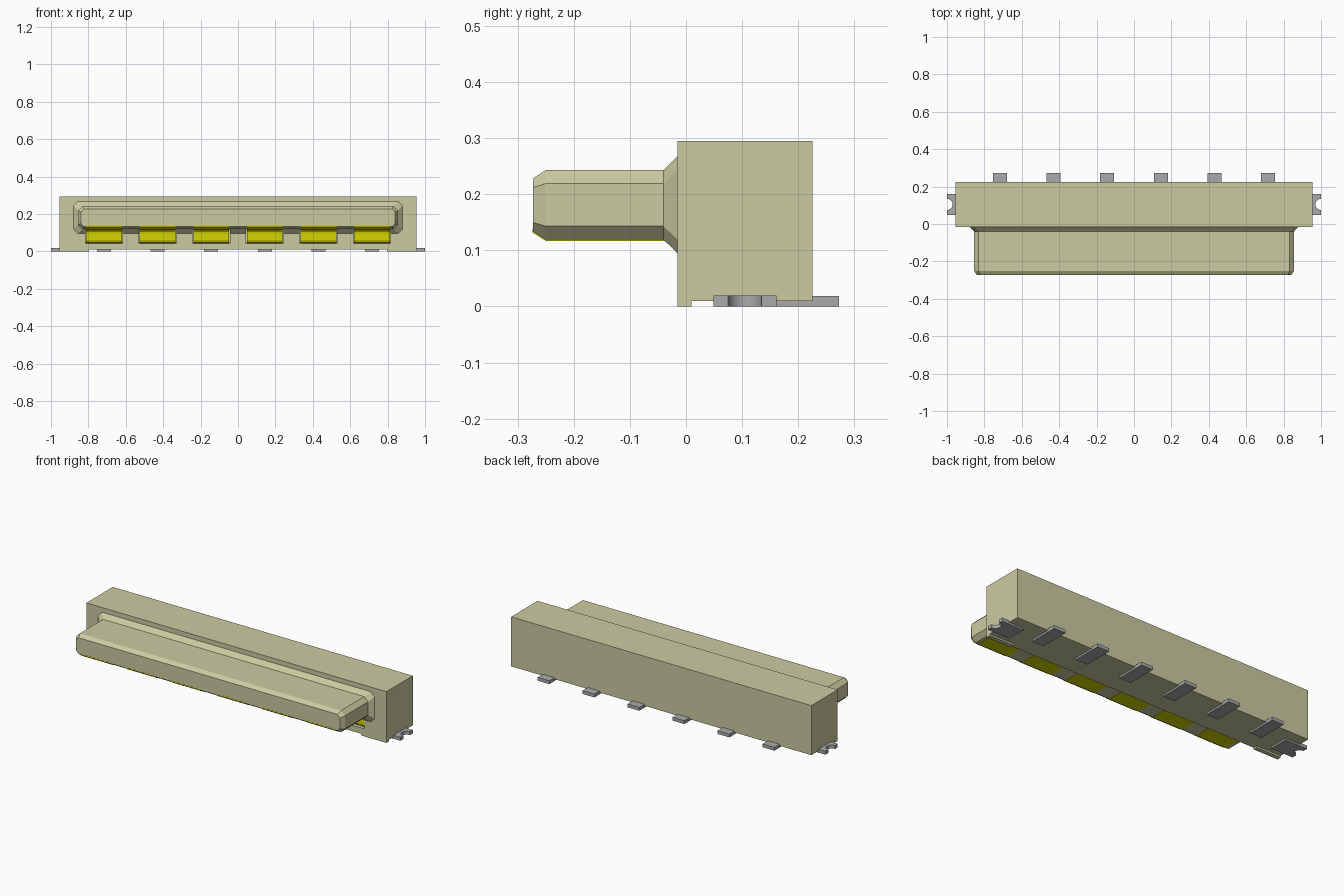
import bpy, bmesh, math

if "Cube" in bpy.data.objects:
    bpy.data.objects.remove(bpy.data.objects["Cube"], do_unlink=True)


def material(name, rgb):
    m = bpy.data.materials.new(name)
    m.use_nodes = True
    m.diffuse_color = (*rgb, 1)
    m.node_tree.nodes["Principled BSDF"].inputs["Base Color"].default_value = (*rgb, 1)
    return m


PLASTIC = material("beige plastic", (0.60, 0.60, 0.36))
GOLD = material("gold plating", (0.66, 0.66, 0.0))
METAL = material("grey metal", (0.40, 0.40, 0.41))


def finish(name, bm, mat):
    bmesh.ops.recalc_face_normals(bm, faces=bm.faces)
    me = bpy.data.meshes.new(name)
    bm.to_mesh(me)
    bm.free()
    me.materials.append(mat)
    ob = bpy.data.objects.new(name, me)
    bpy.context.collection.objects.link(ob)
    return ob


def loft(bm, rings):
    """Skin a list of equal-length vertex rings and cap both ends."""
    vs = [[bm.verts.new(p) for p in r] for r in rings]
    n = len(vs[0])
    for a, b in zip(vs, vs[1:]):
        for i in range(n):
            bm.faces.new((a[i], a[(i + 1) % n], b[(i + 1) % n], b[i]))
    bm.faces.new(vs[0])
    bm.faces.new(vs[-1])


def box(bm, x0, x1, y0, y1, z0, z1):
    loft(bm, [[(x0, y0, z), (x1, y0, z), (x1, y1, z), (x0, y1, z)] for z in (z0, z1)])


def cut(ob, cutter):
    mod = ob.modifiers.new("slots", 'BOOLEAN')
    mod.operation = 'DIFFERENCE'
    mod.solver = 'EXACT'
    mod.object = cutter
    bpy.context.view_layer.objects.active = ob
    bpy.ops.object.modifier_apply(modifier=mod.name)


CENTRES = [(i - 2.5) * 0.2865 for i in range(6)]

# Housing block
bm = bmesh.new()
box(bm, -0.955, 0.955, -0.015, 0.225, 0.01, 0.295)
housing = finish("housing", bm, PLASTIC)

# Tongue: chamfered section with a tapered tip and a flared root
def section(y, hx, z0, z1, c):
    return [(-hx, y, z0 + c), (-hx + c, y, z0), (hx - c, y, z0), (hx, y, z0 + c),
            (hx, y, z1 - c), (hx - c, y, z1), (-hx + c, y, z1), (-hx, y, z1 - c)]

bm = bmesh.new()
loft(bm, [section(-0.273, 0.84, 0.134, 0.228, 0.016),
          section(-0.25, 0.855, 0.119, 0.243, 0.024),
          section(-0.04, 0.855, 0.119, 0.243, 0.024),
          section(-0.014, 0.881, 0.094, 0.269, 0.024),
          section(0.01, 0.881, 0.094, 0.269, 0.024)])
tongue = finish("tongue", bm, PLASTIC)

# Contact slots through the flare and the housing front
bm = bmesh.new()
for x in CENTRES:
    box(bm, x - 0.1, x + 0.1, -0.06, 0.02, 0.044, 0.1185)
cutter = finish("slot_cutter", bm, PLASTIC)
cutter.hide_render = True
cut(housing, cutter)
cut(tongue, cutter)
bpy.data.objects.remove(cutter, do_unlink=True)

# Front standing feet
for side, s in (("left", 1), ("right", -1)):
    bm = bmesh.new()
    x0, x1 = sorted((s * 0.797, s * 0.955))
    box(bm, x0, x1, -0.015, 0.01, 0, 0.01)
    finish(side + "_foot", bm, PLASTIC)

# Contacts wrap the tip, run under the tongue, and bend down into the slots
CONTACT = [(-0.2738, 0.138), (-0.2738, 0.132), (-0.25, 0.117), (-0.035, 0.117),
           (-0.02, 0.113), (-0.012, 0.104), (-0.010, 0.093), (-0.010, 0.062),
           (-0.006, 0.052), (0.004, 0.045), (0.022, 0.045), (0.022, 0.125),
           (-0.25, 0.125), (-0.268, 0.138)]
for i, x in enumerate(CENTRES):
    bm = bmesh.new()
    loft(bm, [[(x + dx, y, z) for y, z in CONTACT] for dx in (-0.096, 0.096)])
    finish(f"contact_{i + 1}", bm, GOLD)

    # Solder lead at the back
    bm = bmesh.new()
    box(bm, x - 0.0375, x + 0.0375, 0.10, 0.273, 0, 0.019)
    finish(f"solder_lead_{i + 1}", bm, METAL)

# Side mounting tabs with a round notch in the outer edge
for side, s in (("left", 1), ("right", -1)):
    arc = [(1 - 0.03 * math.sin(a), 0.105 + 0.03 * math.cos(a))
           for a in (math.pi * k / 12 for k in range(13))]
    outline = [(0.86, 0.049), (0.86, 0.161), (1, 0.161)] + arc + [(1, 0.049)]
    bm = bmesh.new()
    loft(bm, [[(s * x, y, z) for x, y in outline] for z in (0, 0.02)])
    tab = finish(side + "_mounting_tab", bm, METAL)
    bpy.ops.object.select_all(action='DESELECT')
    tab.select_set(True)
    bpy.context.view_layer.objects.active = tab
    bpy.ops.object.shade_smooth_by_angle(angle=math.radians(30))
